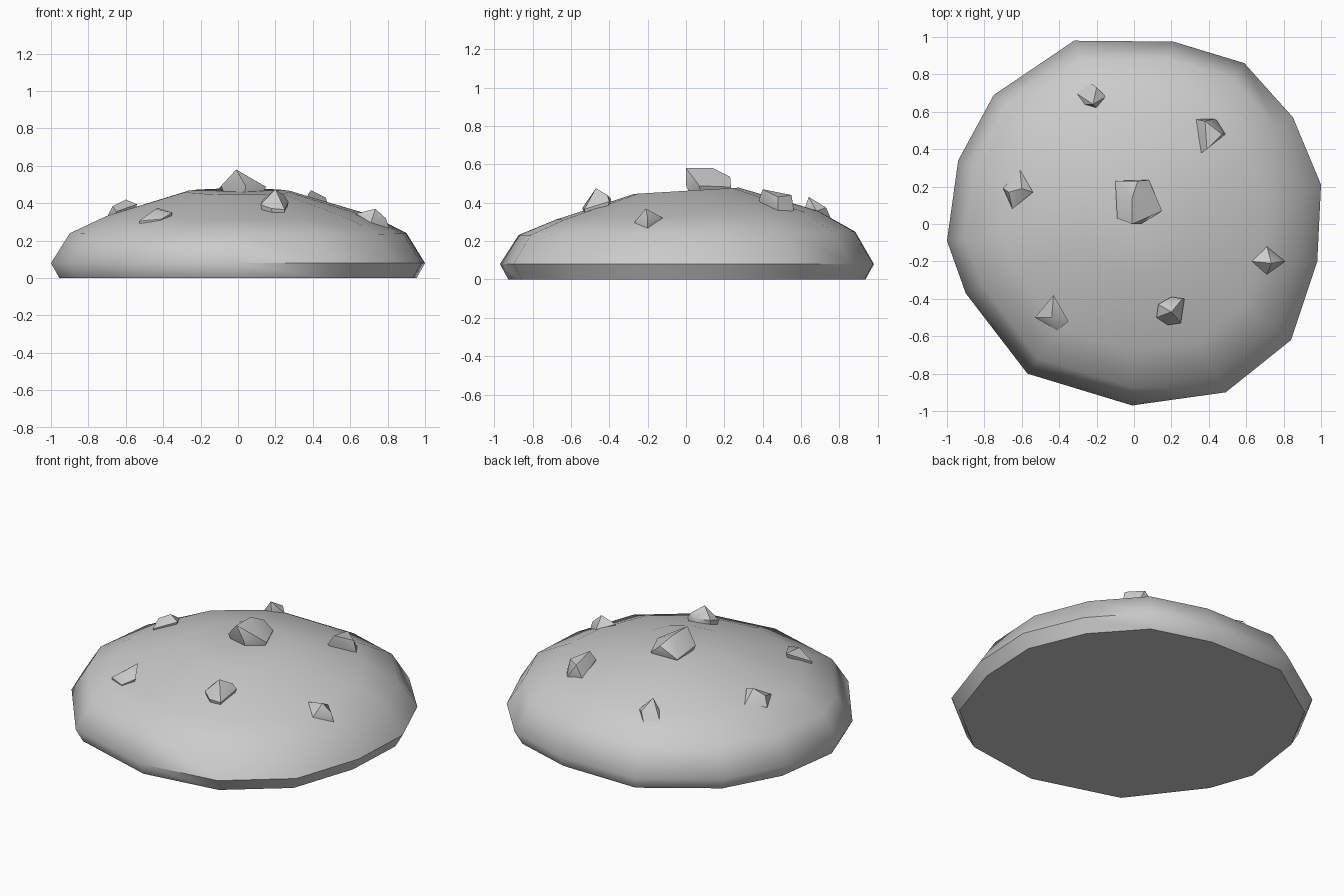
import bpy, bmesh
from mathutils import Vector

if "Cube" in bpy.data.objects:
    bpy.data.objects.remove(bpy.data.objects["Cube"])


def dome_z(x, y):
    return 0.485 - 0.33 * (x * x + y * y) + 0.03 * y


def finish(name, bm, angle):
    bmesh.ops.recalc_face_normals(bm, faces=bm.faces)
    me = bpy.data.meshes.new(name)
    bm.to_mesh(me)
    bm.free()
    ob = bpy.data.objects.new(name, me)
    bpy.context.collection.objects.link(ob)
    bpy.ops.object.select_all(action='DESELECT')
    ob.select_set(True)
    bpy.context.view_layer.objects.active = ob
    bpy.ops.object.shade_smooth_by_angle(angle=angle)
    return ob


# Cookie body: irregular 14-sided outline lofted through a domed profile
outline = [(-.32, .98), (.21, .975), (.59, .86), (.85, .57), (1, .21), (.98, -.2), (.84, -.62),
           (.49, -.9), (-.01, -.97), (-.57, -.8), (-.9, -.37), (-1, -.09), (-.94, .34), (-.75, .69)]
profile = [(.955, 0, 0), (1, .08, 0), (.9, .24, .01), (.7, .335, .035), (.28, .462, .06)]
bm = bmesh.new()
rings = []
for scale, z, tilt in profile:
    rings.append([bm.verts.new((x * scale, y * scale, z + tilt * y * scale)) for x, y in outline])
n = len(outline)
for low, high in zip(rings, rings[1:]):
    for i in range(n):
        j = (i + 1) % n
        bm.faces.new((low[i], low[j], high[j], high[i]))
bm.faces.new(rings[0])
# Slightly dented crown
crown = bm.verts.new((0, -.07, .455))
for i in range(n):
    bm.faces.new((rings[-1][i], rings[-1][(i + 1) % n], crown))
finish("cookie_body", bm, 1.05)


# Chips: faceted lumps, hull of a plan outline on the dome and a few peak points
def chip(name, plan, peaks):
    bm = bmesh.new()
    c = sum((Vector(p) for p in plan), Vector((0, 0))) / len(plan)
    for x, y in plan:
        z = dome_z(x, y)
        bm.verts.new((x, y, z + .01))
        q = c.lerp(Vector((x, y)), .75)
        bm.verts.new((q.x, q.y, z - .06))
    for p in peaks:
        bm.verts.new(p)
    res = bmesh.ops.convex_hull(bm, input=bm.verts)
    loose = [v for v in bm.verts if not v.link_faces]
    bmesh.ops.delete(bm, geom=loose, context='VERTS')
    finish(name, bm, .7)


chip("chip_centre", [(-.1, .23), (.08, .235), (.15, .07), (.04, 0), (-.09, .03)],
     [(-.01, 0, .58), (-.01, .14, .58), (.02, .23, .535)])
chip("chip_back", [(-.31, .7), (-.24, .76), (-.15, .68), (-.2, .62), (-.27, .64)],
     [(-.22, .64, .43), (-.2, .73, .375)])
chip("chip_back_right", [(.33, .56), (.44, .565), (.49, .48), (.36, .38)],
     [(.39, .4, .47), (.38, .55, .44), (.47, .48, .43)])
chip("chip_left", [(-.7, .19), (-.61, .29), (-.54, .17), (-.65, .08)],
     [(-.6, .19, .42), (-.67, .17, .385)])
chip("chip_right", [(.63, -.2), (.71, -.12), (.81, -.2), (.71, -.27)],
     [(.735, -.21, .37), (.79, -.2, .32)])
chip("chip_front_right", [(.12, -.5), (.13, -.43), (.2, -.39), (.27, -.4), (.25, -.53), (.18, -.54)],
     [(.2, -.47, .475), (.25, -.41, .44)])
chip("chip_front_left", [(-.43, -.38), (-.35, -.52), (-.41, -.57), (-.53, -.5)],
     [(-.44, -.5, .37), (-.38, -.52, .345)])
